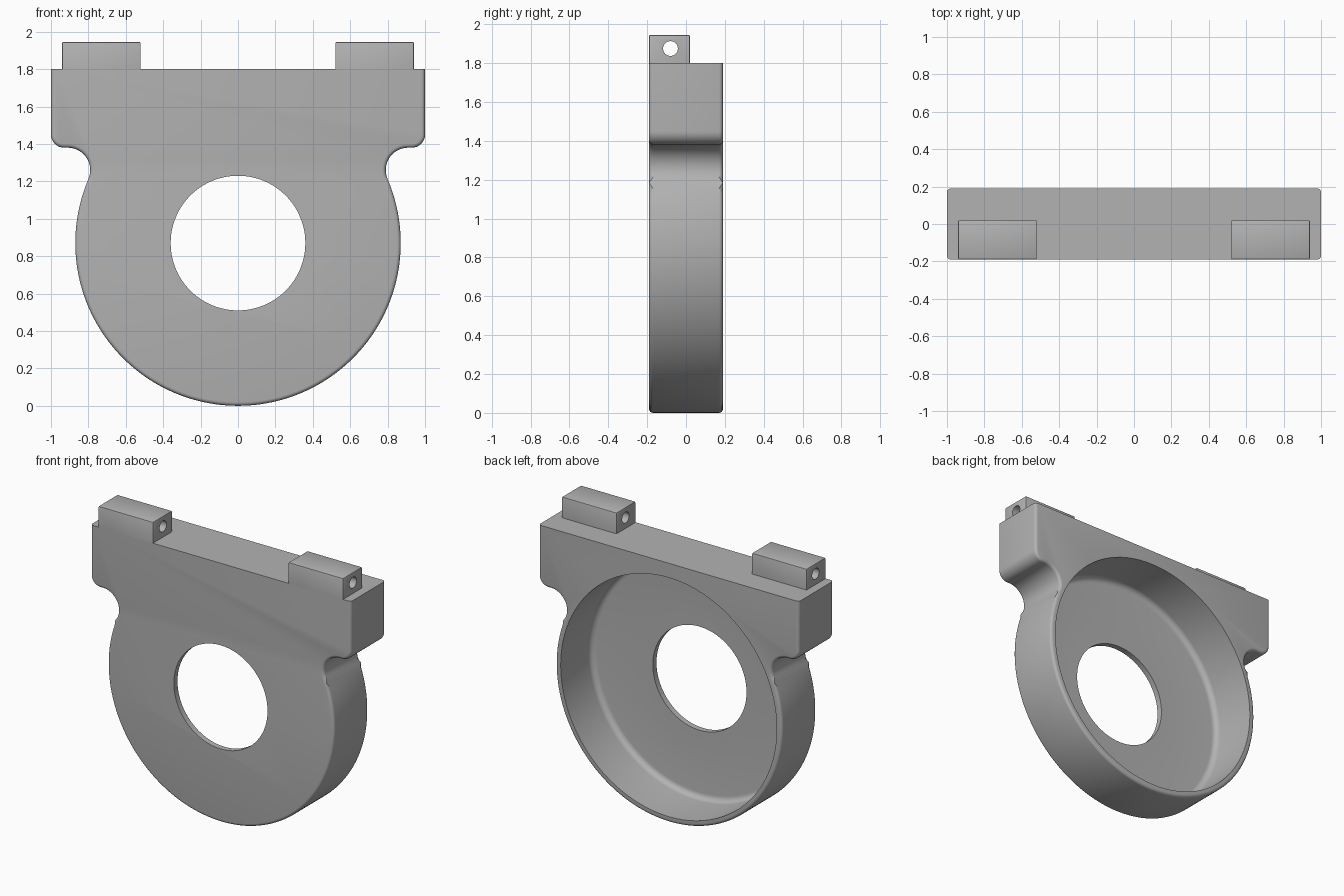
import bpy, bmesh
from math import sin, cos, pi, atan2, radians

if "Cube" in bpy.data.objects:
    bpy.data.objects.remove(bpy.data.objects["Cube"])

HALF = 0.19      # half depth of the housing
TOP = 1.8        # top of the housing
R = 0.87         # outer ring radius, also its centre height

grey = bpy.data.materials.new("plain_grey")
grey.use_nodes = True
colour = (0.45, 0.45, 0.45, 1)
grey.diffuse_color = colour
grey.node_tree.nodes["Principled BSDF"].inputs["Base Color"].default_value = colour


def make(name, bm):
    bmesh.ops.recalc_face_normals(bm, faces=bm.faces)
    mesh = bpy.data.meshes.new(name)
    bm.to_mesh(mesh)
    bm.free()
    mesh.materials.append(grey)
    ob = bpy.data.objects.new(name, mesh)
    bpy.context.collection.objects.link(ob)
    return ob


def arc(cx, cz, r, a0, a1, n):
    return [(cx + r * cos(a0 + (a1 - a0) * i / n),
             cz + r * sin(a0 + (a1 - a0) * i / n)) for i in range(n + 1)]


def cut(ob, cutter):
    mod = ob.modifiers.new("cut", "BOOLEAN")
    mod.operation = "DIFFERENCE"
    mod.solver = "EXACT"
    mod.object = cutter
    bpy.context.view_layer.objects.active = ob
    bpy.ops.object.modifier_apply(modifier=mod.name)


def smooth(ob):
    bpy.ops.object.select_all(action="DESELECT")
    ob.select_set(True)
    bpy.context.view_layer.objects.active = ob
    bpy.ops.object.shade_smooth_by_angle(angle=radians(30))


# Housing outline: right half from the top corner to the bottom, then mirrored
neck_x, neck_z, neck_r = 0.91, 1.26, 0.12
join = atan2(neck_z - R, neck_x)
half = [(1, TOP)]
half += arc(0.93, 1.45, 0.07, 0, -pi / 2, 8)
half += arc(neck_x, neck_z, neck_r, pi / 2, pi + join, 16)
half += arc(0, R, R, join, -pi / 2, 56)[1:]
outline = half + [(-x, z) for x, z in reversed(half[:-1])]

bm = bmesh.new()
face = bm.faces.new([bm.verts.new((x, -HALF, z)) for x, z in outline])
ext = bmesh.ops.extrude_face_region(bm, geom=[face])
for v in ext["geom"]:
    if isinstance(v, bmesh.types.BMVert):
        v.co.y = HALF
# Rounded rims, front and back, except along the flat top
rims = [e for e in bm.edges
        if abs(e.verts[0].co.y - e.verts[1].co.y) < 1e-5
        and min(v.co.z for v in e.verts) < TOP - 1e-4]
bmesh.ops.bevel(bm, geom=rims, offset=0.02, segments=4, profile=0.5, affect="EDGES")
housing = make("housing", bm)

# Turned cutter: centre hole plus round pocket with a filleted floor
FLOOR, POCKET, FIL = -0.15, 0.83, 0.04
profile = [(0, -0.3), (0.36, -0.3), (0.36, FLOOR)]
profile += arc(POCKET - FIL, FLOOR + FIL, FIL, -pi / 2, 0, 6)
profile += [(POCKET, 0.3), (0, 0.3)]
bm = bmesh.new()
verts = [bm.verts.new((r, y, R)) for r, y in profile]
edges = [bm.edges.new(pair) for pair in zip(verts, verts[1:])]
bmesh.ops.spin(bm, geom=verts + edges, cent=(0, 0, R), axis=(0, 1, 0),
               angle=2 * pi, steps=96, use_merge=True)
bmesh.ops.remove_doubles(bm, verts=bm.verts, dist=1e-5)
pocket = make("pocket_cutter", bm)
cut(housing, pocket)
bpy.data.objects.remove(pocket)
smooth(housing)

# Hinge lugs with a pin hole running sideways
bpy.ops.mesh.primitive_cylinder_add(vertices=32, radius=0.038, depth=3,
                                    location=(0, -0.08, 1.875), rotation=(0, pi / 2, 0))
pin = bpy.context.object
pin.data.materials.append(grey)
for name, side in (("left_lug", 1), ("right_lug", -1)):
    bm = bmesh.new()
    bmesh.ops.create_cube(bm, size=1)
    for v in bm.verts:
        v.co.x = side * 0.73 + v.co.x * 0.42
        v.co.y = -0.085 + v.co.y * 0.21
        v.co.z = 1.8725 + v.co.z * 0.145
    upper = [e for e in bm.edges if max(v.co.z for v in e.verts) > 1.9]
    bmesh.ops.bevel(bm, geom=upper, offset=0.006, segments=2, profile=0.5, affect="EDGES")
    lug = make(name, bm)
    cut(lug, pin)
    smooth(lug)
bpy.data.objects.remove(pin)
